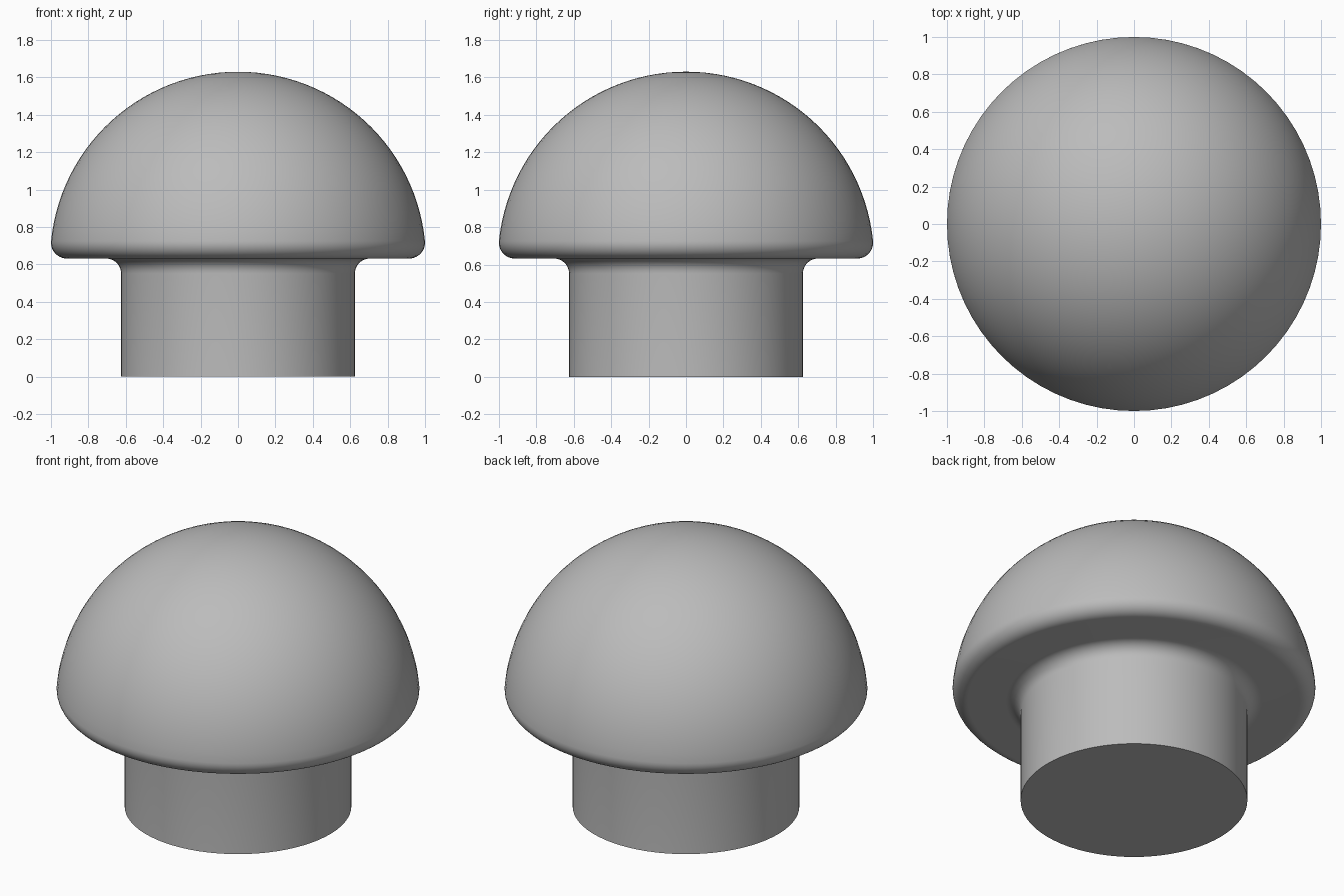
import bpy
import bmesh
from math import sin, cos, pi, atan2, hypot, radians

cube = bpy.data.objects.get("Cube")
if cube:
    bpy.data.objects.remove(cube, do_unlink=True)

STEM_R, NECK_FILLET = 0.625, 0.08
RIM_R, RIM_FILLET = 1.0, 0.085
UNDERSIDE_Z, TOP_Z, DOME_Z = 0.632, 1.63, 0.626


def arc(cx, cz, r, start, end, steps):
    """Points (radius, height) along an arc of the profile."""
    angles = [start + (end - start) * i / steps for i in range(steps + 1)]
    return [(cx + r * cos(a), cz + r * sin(a)) for a in angles]


# Rounded rim is tangent to the dome
rim_x, rim_z = RIM_R - RIM_FILLET, UNDERSIDE_Z + RIM_FILLET
tangent = atan2(rim_z - DOME_Z, rim_x)
dome_r = hypot(rim_x, rim_z - DOME_Z) + RIM_FILLET

# Profile from base centre, up the stem, under the cap and over the dome
profile = [(0, 0), (STEM_R, 0)]
profile += arc(STEM_R + NECK_FILLET, UNDERSIDE_Z - NECK_FILLET, NECK_FILLET, pi, pi / 2, 8)
profile += arc(rim_x, rim_z, RIM_FILLET, -pi / 2, tangent, 10)
profile += arc(0, DOME_Z, dome_r, tangent, pi / 2, 28)[1:]

# Turn the profile around the z axis
bm = bmesh.new()
verts = [bm.verts.new((r, 0, z)) for r, z in profile]
edges = [bm.edges.new(pair) for pair in zip(verts, verts[1:])]
bmesh.ops.spin(bm, geom=verts + edges, cent=(0, 0, 0), axis=(0, 0, 1),
               angle=2 * pi, steps=72, use_merge=True)
bmesh.ops.remove_doubles(bm, verts=bm.verts, dist=0.0005)
bmesh.ops.recalc_face_normals(bm, faces=bm.faces)
mesh = bpy.data.meshes.new("domed_knob")
bm.to_mesh(mesh)
bm.free()

knob = bpy.data.objects.new("domed_knob", mesh)
bpy.context.collection.objects.link(knob)

# Plain grey material
grey = bpy.data.materials.new("plain_grey")
grey.use_nodes = True
colour = (0.5, 0.5, 0.5, 1)
grey.diffuse_color = colour
grey.node_tree.nodes["Principled BSDF"].inputs["Base Color"].default_value = colour
mesh.materials.append(grey)

# Smooth surface with a sharp base edge
bpy.ops.object.select_all(action="DESELECT")
knob.select_set(True)
bpy.context.view_layer.objects.active = knob
bpy.ops.object.shade_smooth_by_angle(angle=radians(35))
